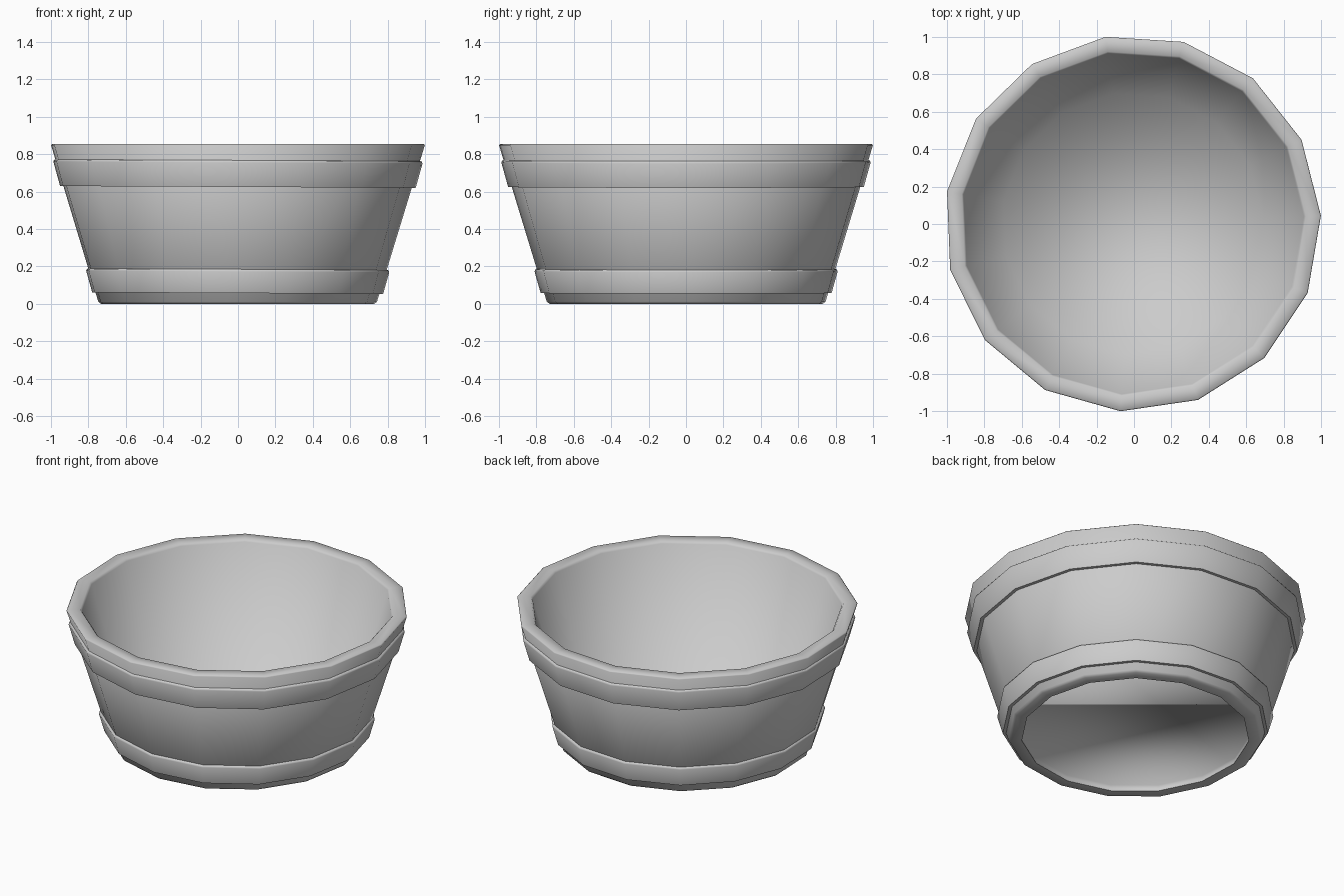
import bpy, bmesh, math

SIDES = 15
TURN = math.radians(2.3)
CENTRE = (-0.007, 0.004)

cube = bpy.data.objects.get("Cube")
if cube:
    bpy.data.objects.remove(cube, do_unlink=True)

grey = bpy.data.materials.new("plain_grey")
grey.use_nodes = True
grey.diffuse_color = (0.6, 0.6, 0.6, 1)
grey.node_tree.nodes["Principled BSDF"].inputs["Base Color"].default_value = (0.6, 0.6, 0.6, 1)


def lathe(name, profile, sharp_angle, floor=False, lean=0.0):
    """Spin (radius, height) points into a faceted ring, optionally capping the last ring."""
    bm = bmesh.new()
    rings = []
    for r, z in profile:
        ring = []
        for i in range(SIDES):
            a = TURN + math.tau * i / SIDES
            x, y = r * math.cos(a), r * math.sin(a)
            ring.append(bm.verts.new((x + CENTRE[0], y + CENTRE[1], z - lean * x)))
        rings.append(ring)
    for low, high in zip(rings, rings[1:]):
        for i in range(SIDES):
            j = (i + 1) % SIDES
            bm.faces.new((low[i], low[j], high[j], high[i]))
    if floor:
        bm.faces.new(rings[-1])
    mesh = bpy.data.meshes.new(name)
    bm.to_mesh(mesh)
    bm.free()
    mesh.materials.append(grey)
    obj = bpy.data.objects.new(name, mesh)
    bpy.context.collection.objects.link(obj)
    bpy.ops.object.select_all(action='DESELECT')
    obj.select_set(True)
    bpy.context.view_layer.objects.active = obj
    bpy.ops.object.shade_smooth_by_angle(angle=math.radians(sharp_angle))
    return obj


# Tub: foot ring, outer wall, softened rim, inner wall and raised floor
lathe("tub", [(0.67, 0.0), (0.735, 0.0), (0.75, 0.012),
              (1.006, 0.849), (1.0, 0.855), (0.926, 0.855), (0.915, 0.842),
              (0.70, 0.12)], sharp_angle=80, floor=True)

# Shallow hollow under the floor, facing down
recess = lathe("underside_recess", [(0.68, 0.045), (0.67, 0.0)], sharp_angle=180)
bm = bmesh.new()
bm.from_mesh(recess.data)
bm.verts.ensure_lookup_table()
bm.faces.new(bm.verts[:SIDES]).smooth = True
bmesh.ops.recalc_face_normals(bm, faces=bm.faces)
for f in bm.faces:
    if f.normal.z > 0.5:
        bmesh.ops.reverse_faces(bm, faces=bm.faces[:])
        break
bm.to_mesh(recess.data)
bm.free()

# Two hoops around the wall, leaning very slightly, soft on top and crisp below
for name, r, z, height in (("lower_hoop", 0.783, 0.058, 0.125), ("upper_hoop", 0.957, 0.625, 0.14)):
    top = r + 0.26 * height
    lathe(name, [(r - 0.03, z), (r, z), (top, z + height - 0.01),
                 (top - 0.004, z + height), (top - 0.025, z + height + 0.006)],
          sharp_angle=70, lean=0.005)
